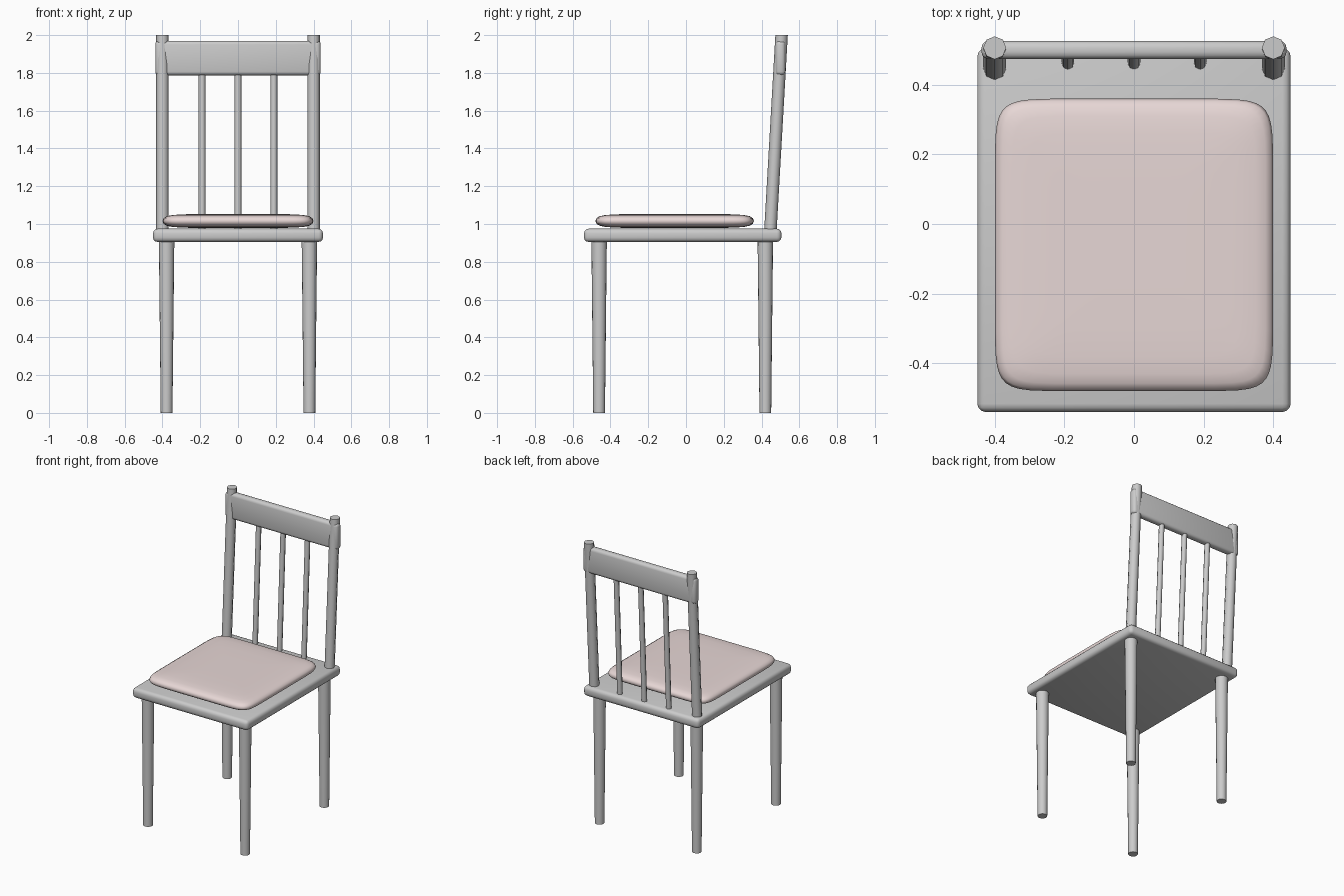
import bpy, bmesh, math

if "Cube" in bpy.data.objects:
    bpy.data.objects.remove(bpy.data.objects["Cube"])


def make_object(name, bm, angle=40):
    bmesh.ops.recalc_face_normals(bm, faces=bm.faces)
    mesh = bpy.data.meshes.new(name)
    bm.to_mesh(mesh)
    bm.free()
    ob = bpy.data.objects.new(name, mesh)
    bpy.context.collection.objects.link(ob)
    bpy.ops.object.select_all(action='DESELECT')
    ob.select_set(True)
    bpy.context.view_layer.objects.active = ob
    bpy.ops.object.shade_smooth_by_angle(angle=math.radians(angle))
    return ob


def loft(name, rings, angle=50):
    bm = bmesh.new()
    loops = [[bm.verts.new(p) for p in ring] for ring in rings]
    n = len(loops[0])
    for a, b in zip(loops, loops[1:]):
        for i in range(n):
            j = (i + 1) % n
            bm.faces.new((a[i], a[j], b[j], b[i]))
    bm.faces.new(loops[0])
    bm.faces.new(loops[-1])
    return make_object(name, bm, angle)


def rod(name, sections, sides):
    # sections: (x, y, z, radius)
    rings = [[(x + r * math.cos(math.tau * i / sides),
               y + r * math.sin(math.tau * i / sides), z) for i in range(sides)]
             for x, y, z, r in sections]
    return loft(name, rings)


def rounded_box(name, lo, hi, bevel, segments=3):
    bm = bmesh.new()
    bmesh.ops.create_cube(bm, size=1)
    for v in bm.verts:
        v.co = [(a + b) / 2 + c * (b - a) for a, b, c in zip(lo, hi, v.co)]
    bmesh.ops.bevel(bm, geom=bm.edges[:], offset=bevel, segments=segments,
                    profile=0.5, affect='EDGES')
    return make_object(name, bm)


# Seat board and top rail
rounded_box("seat", (-0.45, -0.54, 0.905), (0.45, 0.505, 0.975), 0.024)
rounded_box("top_rail", (-0.438, 0.474, 1.787), (0.438, 0.526, 1.97), 0.02)

# Tapered legs and leaning back posts
for side, s in (("left", -1), ("right", 1)):
    for end, y in (("front", -0.46), ("back", 0.42)):
        rod(f"{end}_{side}_leg", [(s * 0.378, y, 0, 0.031),
                                  (s * 0.378, y, 0.92, 0.041)], 16)
    rod(f"{side}_back_post", [(s * 0.40, 0.446, 0.95, 0.033),
                              (s * 0.40, 0.506, 2.0, 0.033)], 8)

# Back spindles
for i in range(3):
    x = (i - 1) * 0.19
    rod(f"spindle_{i + 1}", [(x, 0.461, 0.95, 0.018), (x, 0.503, 1.82, 0.018)], 8)

# Padded cushion: stacked rounded-square outlines
def outline(inset, z, n=40, power=0.2):
    pts = []
    for i in range(n):
        t = math.tau * (i + 0.5) / n
        c, s = math.cos(t), math.sin(t)
        pts.append((math.copysign(abs(c) ** power, c) * (0.40 - inset),
                    -0.06 + math.copysign(abs(s) ** power, s) * (0.42 - inset), z))
    return pts

half = [(0, 0), (0.006, 0.015), (0.022, 0.025), (0.05, 0.031),
        (0.10, 0.035), (0.18, 0.037), (0.30, 0.0375)]
profile = [(i, 1.016 - h) for i, h in reversed(half[1:])] + [(i, 1.016 + h) for i, h in half]
cushion = loft("cushion", [outline(i, z) for i, z in profile], 60)
pink = bpy.data.materials.new("pale_pink_fabric")
pink.diffuse_color = (0.8, 0.68, 0.67, 1)
pink.use_nodes = True
pink.node_tree.nodes["Principled BSDF"].inputs["Base Color"].default_value = pink.diffuse_color
cushion.data.materials.append(pink)
